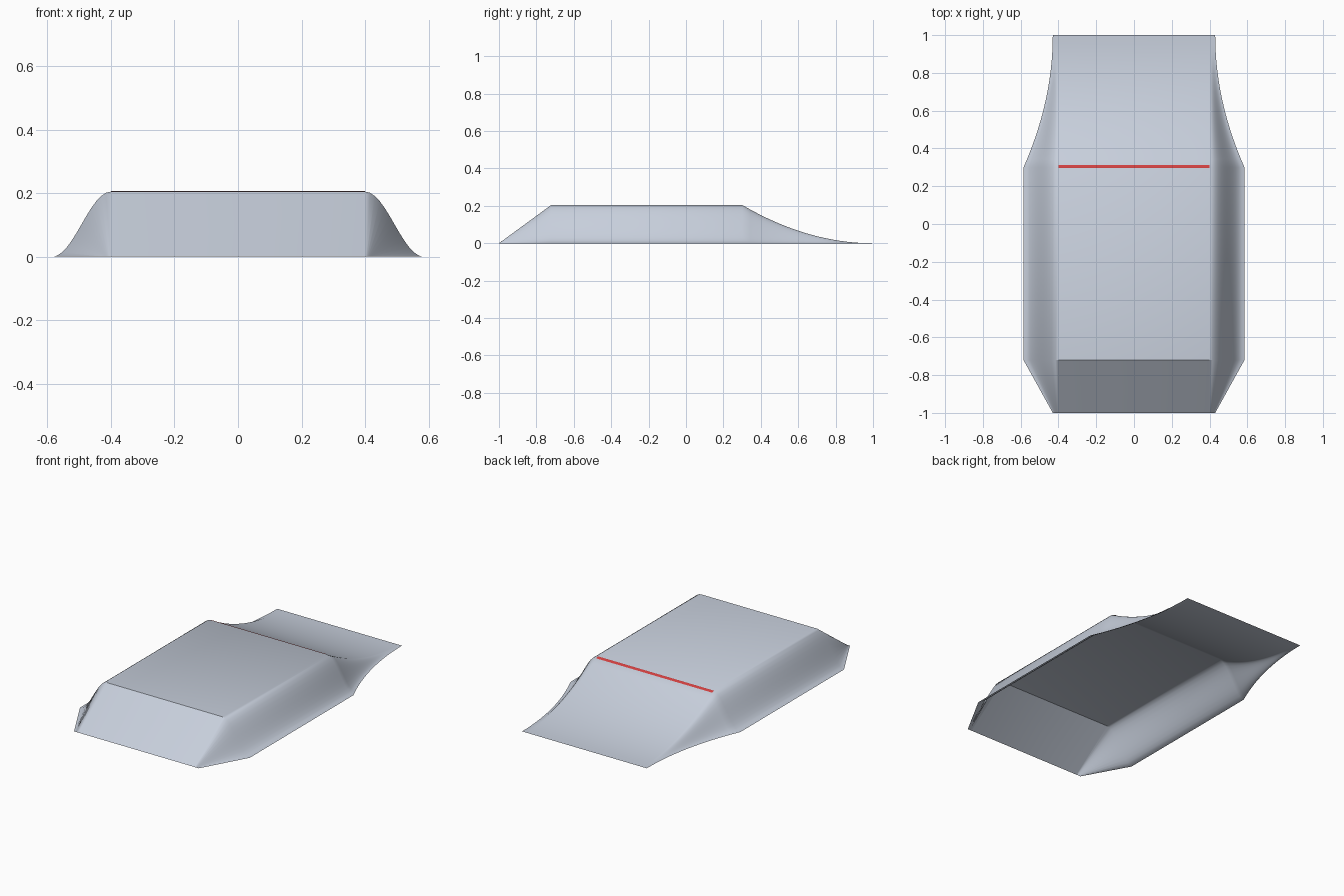
import bpy
import bmesh
import math

cube = bpy.data.objects.get("Cube")
if cube:
    bpy.data.objects.remove(cube, do_unlink=True)

HEIGHT = 0.205
DECK = 0.40        # half width of the flat deck
FLARE = 0.185      # side flare beside the deck
TIP_FLARE = 0.03   # side flare left at both ends
FRONT, BACK = -0.72, 0.30
SIDE_STEPS, CURVE_STEPS = 12, 16


def material(name, color):
    mat = bpy.data.materials.new(name)
    mat.use_nodes = True
    mat.diffuse_color = color
    mat.node_tree.nodes["Principled BSDF"].inputs["Base Color"].default_value = color
    return mat


def rise(y):
    """Fraction of the full height at a point along the ramp."""
    if y < FRONT:
        return (y + 1) / (FRONT + 1)
    if y > BACK:
        return ((1 - y) / (1 - BACK)) ** 2
    return 1.0


def section(y):
    """Cross-section: flat deck with an S-curved flare on each side."""
    s = rise(y)
    flare = TIP_FLARE + (FLARE - TIP_FLARE) * s
    half = []
    for i in range(SIDE_STEPS + 1):
        u = i / SIDE_STEPS
        z = HEIGHT * s * (0.5 + 0.5 * math.cos(math.pi * u))
        half.append((DECK + flare * u, y, z))
    return [(-x, y, z) for x, y, z in reversed(half)] + half


def loft(name, rows, mat):
    bm = bmesh.new()
    grid = [[bm.verts.new(p) for p in row] for row in rows]
    for a, b in zip(grid, grid[1:]):
        for i in range(len(a) - 1):
            bm.faces.new((a[i], a[i + 1], b[i + 1], b[i]))
    mesh = bpy.data.meshes.new(name)
    bm.to_mesh(mesh)
    bm.free()
    mesh.materials.append(mat)
    obj = bpy.data.objects.new(name, mesh)
    bpy.context.collection.objects.link(obj)
    return obj


# Ramp shell: straight front bank, level deck, curved back transition
stations = [-1, FRONT] + [BACK + (1 - BACK) * i / CURVE_STEPS
                          for i in range(CURVE_STEPS + 1)]
shell = loft("ramp_shell", [section(y) for y in stations],
             material("pale blue grey", (0.57, 0.62, 0.71, 1)))
bpy.ops.object.select_all(action="DESELECT")
shell.select_set(True)
bpy.context.view_layer.objects.active = shell
bpy.ops.object.shade_smooth_by_angle(angle=math.radians(33))

# Thin coping stripe along the top of the back transition
stripe_rows = [[(x, y, HEIGHT * rise(y) + 0.002) for x in (-DECK, DECK)]
               for y in (BACK - 0.004, BACK, BACK + 0.012)]
loft("coping_stripe", stripe_rows, material("coping red", (0.62, 0.05, 0.05, 1)))
